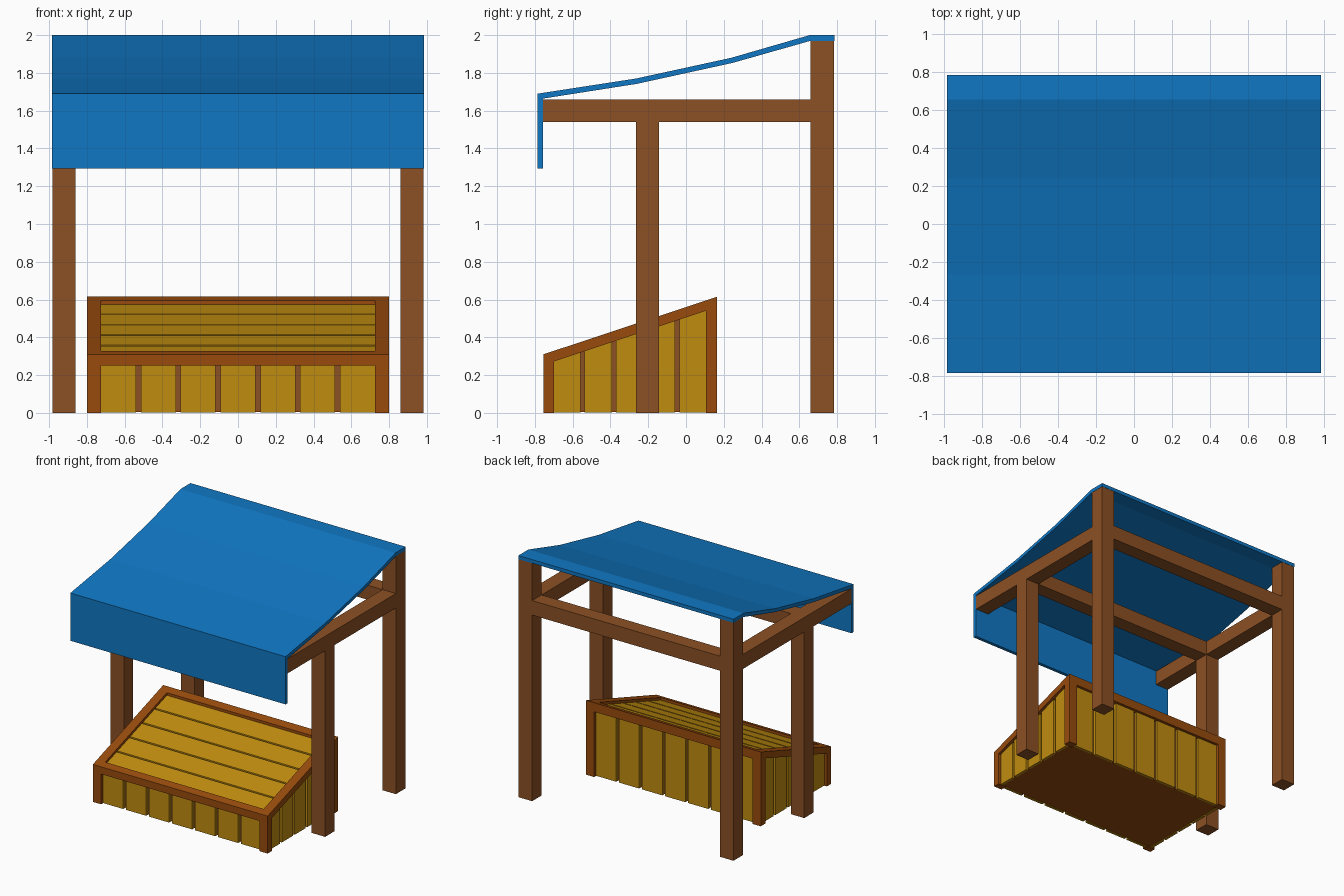
import bpy, bmesh

if "Cube" in bpy.data.objects:
    bpy.data.objects.remove(bpy.data.objects["Cube"])


def material(name, rgb):
    m = bpy.data.materials.new(name)
    m.diffuse_color = (*rgb, 1)
    m.use_nodes = True
    m.node_tree.nodes["Principled BSDF"].inputs["Base Color"].default_value = m.diffuse_color
    return m


BLUE = material("blue canvas", (0.005, 0.185, 0.55))
WOOD = material("brown wood", (0.262, 0.081, 0.0176))
TRIM = material("orange brown trim", (0.314, 0.07, 0.004))
PLANK = material("yellow plank", (0.53, 0.262, 0.005))


def prisms(name, mat, parts):
    """One object from (yz profile, x0, x1) prisms."""
    bm = bmesh.new()
    for prof, x0, x1 in parts:
        vs = [bm.verts.new((x0, y, z)) for y, z in prof]
        f = bm.faces.new(vs)
        r = bmesh.ops.extrude_face_region(bm, geom=[f])
        new = [v for v in r["geom"] if isinstance(v, bmesh.types.BMVert)]
        bmesh.ops.translate(bm, verts=new, vec=(x1 - x0, 0, 0))
    bmesh.ops.recalc_face_normals(bm, faces=bm.faces)
    me = bpy.data.meshes.new(name)
    bm.to_mesh(me)
    bm.free()
    me.materials.append(mat)
    ob = bpy.data.objects.new(name, me)
    bpy.context.collection.objects.link(ob)
    return ob


def rect(y0, y1, z0, z1):
    return [(y0, z0), (y0, z1), (y1, z1), (y1, z0)]


def both(prof, x0, x1):
    return [(prof, x0, x1), (prof, -x1, -x0)]


def spans(a, b, n, gap):
    """n equal planks between a and b with gaps."""
    w = (b - a - gap * (n - 1)) / n
    return [(a + i * (w + gap), a + i * (w + gap) + w) for i in range(n)]


def slope(y, drop=0.0):
    return 0.31 + (y + 0.755) * 0.305 / 0.92 - drop


# sagging canopy with front flap
prisms("canopy", BLUE, [([
    (0.785, 2.0), (0.655, 2.0), (0.24, 1.88), (-0.265, 1.77), (-0.785, 1.69),
    (-0.785, 1.295), (-0.757, 1.295), (-0.757, 1.664), (-0.26, 1.742),
    (0.247, 1.853), (0.66, 1.97), (0.785, 1.97)], -0.985, 0.985)])

# posts and beams
XI, XO = 0.86, 0.983
prisms("back_posts", WOOD, both(rect(0.66, 0.783, 0, 1.972), XI, XO))
prisms("front_posts", WOOD, both(rect(-0.265, -0.142, 0, 1.54), XI, XO))
prisms("side_beams", WOOD, both(rect(-0.757, 0.66, 1.54, 1.66), XI, XO))
prisms("cross_beams", WOOD, [(rect(0.66, 0.783, 1.54, 1.66), -XI, XI),
                             (rect(-0.265, -0.142, 1.54, 1.66), -XI, XI)])

# crate frame: corner legs with sloped rails, plus front and back rails
side = [(-0.755, 0), (-0.755, slope(-0.755)), (0.165, slope(0.165)), (0.165, 0),
        (0.105, 0), (0.105, 0.54), (-0.70, 0.272), (-0.70, 0)]
prisms("crate_frame", TRIM, both(side, 0.725, 0.8) + [
    ([(-0.755, 0.25), (-0.755, slope(-0.755)), (-0.70, slope(-0.70)), (-0.70, 0.25)], -0.725, 0.725),
    ([(0.105, 0.54), (0.105, slope(0.105)), (0.165, slope(0.165)), (0.165, 0.54)], -0.725, 0.725)])

# inner box seen through the plank gaps, and its floor
prisms("crate_core", WOOD, [([(-0.71, 0.015), (-0.71, slope(-0.71, 0.042)),
                              (0.12, slope(0.12, 0.042)), (0.12, 0.015)], -0.755, 0.755)])
prisms("crate_floor", TRIM, [(rect(-0.71, 0.12, 0.006, 0.015), -0.755, 0.755)])

# planks on the front, back, sides and sloped top
parts = []
for a, b in spans(-0.725, 0.725, 7, 0.025):
    parts += [(rect(-0.732, -0.71, 0.002, 0.255), a, b),
              (rect(0.12, 0.142, 0.002, 0.545), a, b)]
for a, b in spans(-0.705, 0.11, 5, 0.022):
    parts += both([(a, 0.002), (a, slope(a, 0.05)), (b, slope(b, 0.05)), (b, 0.002)], 0.755, 0.777)
for a, b in spans(-0.705, 0.11, 5, 0.012):
    parts.append(([(a, slope(a, 0.042)), (a, slope(a, 0.022)),
                   (b, slope(b, 0.022)), (b, slope(b, 0.042))], -0.73, 0.73))
prisms("crate_planks", PLANK, parts)
